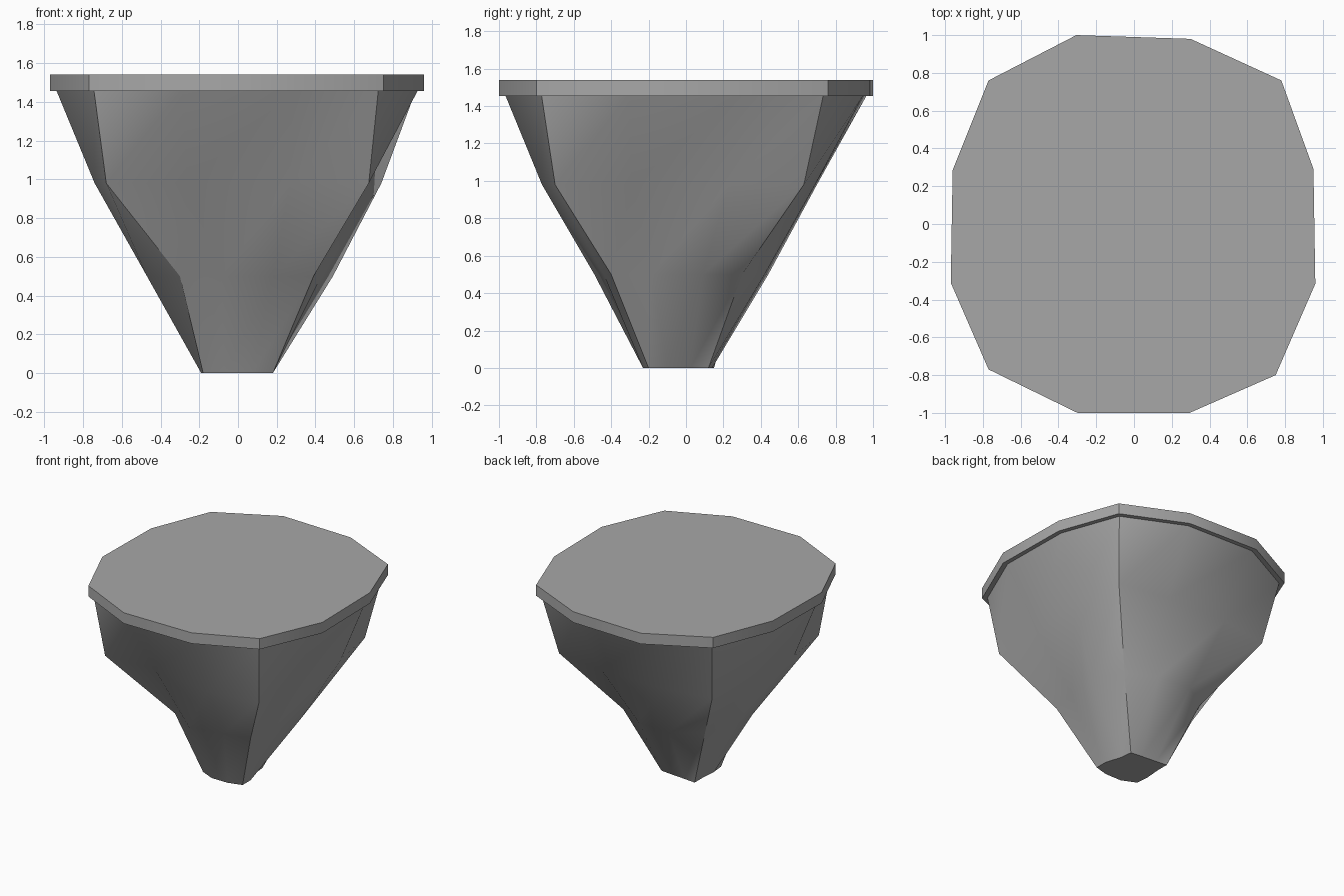
import bpy, bmesh

cube = bpy.data.objects.get("Cube")
if cube:
    bpy.data.objects.remove(cube, do_unlink=True)

grey = bpy.data.materials.new("stone_grey")
grey.use_nodes = True
colour = (0.39, 0.39, 0.39, 1)
grey.diffuse_color = colour
grey.node_tree.nodes["Principled BSDF"].inputs["Base Color"].default_value = colour


def outline(corners, *sides):
    """Four corners, with each side carrying two points pushed out to given limits."""
    points = []
    for i, limits in enumerate(sides):
        a, b = corners[i], corners[(i + 1) % 4]
        points.append(a)
        for t, limit in zip((0.31, 0.7), limits):
            p = [a[k] + (b[k] - a[k]) * t for k in range(2)]
            p[(i + 1) % 2] = limit
            points.append(tuple(p))
    return points


def loft(name, rings):
    """Skin a stack of outlines, creased along the four corners and the caps."""
    bm = bmesh.new()
    loops = [[bm.verts.new((x, y, z)) for x, y in pts] for z, pts in rings]
    n = len(loops[0])
    for low, high in zip(loops, loops[1:]):
        for i in range(n):
            j = (i + 1) % n
            for tri in ((low[i], low[j], high[j]), (low[i], high[j], high[i])):
                bm.faces.new(tri).smooth = True
        for i in range(0, n, 3):
            bm.edges.get((low[i], high[i])).smooth = False
    for loop in (loops[0][::-1], loops[-1]):
        bm.faces.new(loop)
        for i in range(n):
            bm.edges.get((loop[i], loop[i - 1])).smooth = False
    mesh = bpy.data.meshes.new(name)
    bm.to_mesh(mesh)
    bm.free()
    mesh.materials.append(grey)
    obj = bpy.data.objects.new(name, mesh)
    bpy.context.collection.objects.link(obj)
    return obj


# Outlines, corners running front right, front left, back left, back right;
# sides running front, left, back, right
slab = outline([(-.77, -.77), (.75, -.8), (.78, .76), (-.77, .76)],
               (-1, -1), (.96, .95), (.98, 1), (-.96, -.97))
neck = [(x * .965, y * .965) for x, y in slab]
shoulder = outline([(-.68, -.69), (.675, -.7), (.67, .63), (-.67, .63)],
                   (-.67, -.77), (.65, .74), (.69, .7), (-.74, -.74))
waist = outline([(-.3, -.36), (.39, -.4), (.34, .3), (-.37, .29)],
                (-.49, -.44), (.43, .49), (.42, .44), (-.47, -.47))
foot = outline([(-.18, -.18), (.18, -.2), (.13, .12), (-.18, .15)],
               (-.23, -.23), (.18, .14), (.13, .14), (-.18, -.19))

# Tapering body and its flat lid
loft("tapered_body", [(0, foot), (.5, waist), (.98, shoulder), (1.455, neck)])
loft("top_slab", [(1.455, slab), (1.54, slab)])
